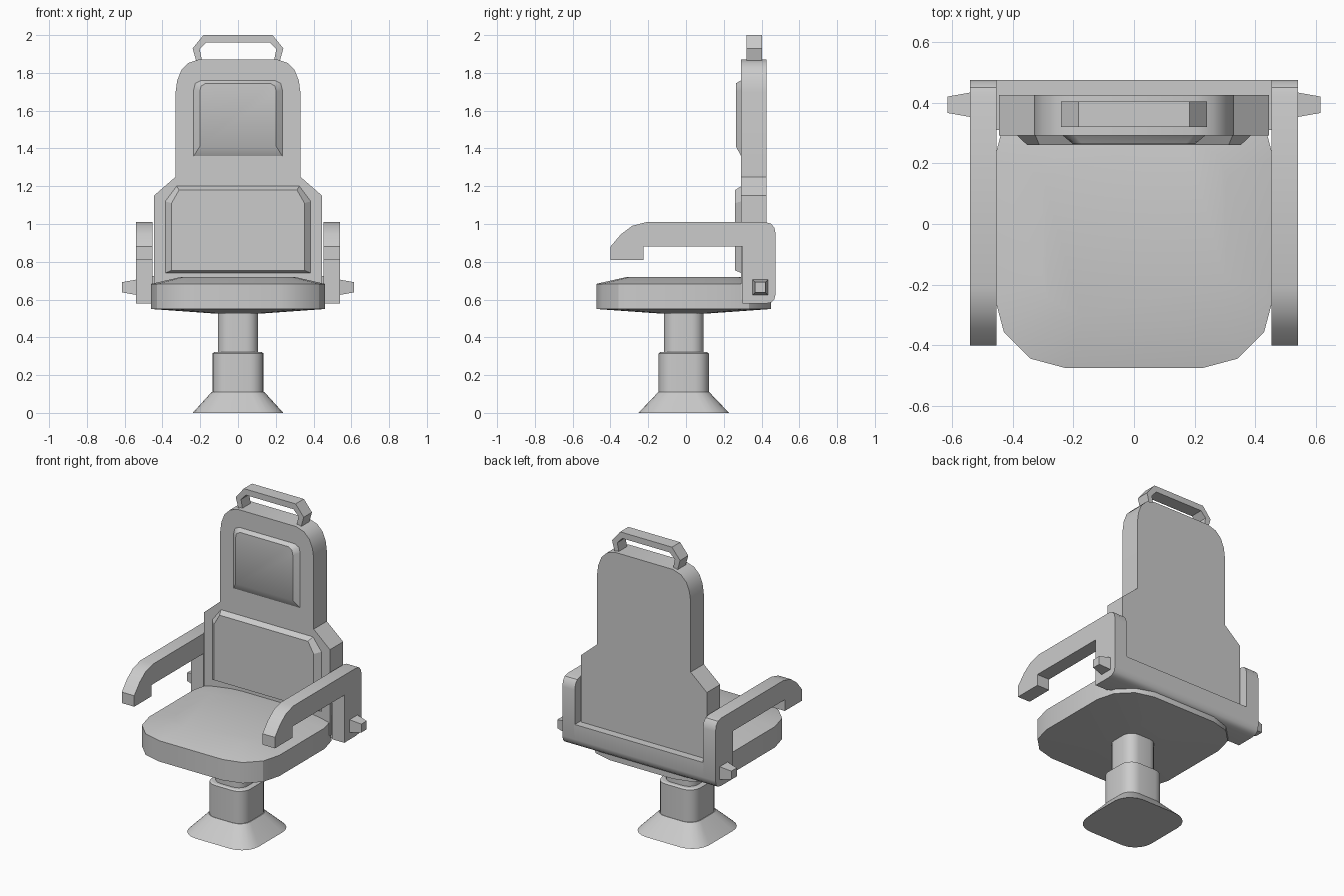
import bpy, bmesh, math
from mathutils import Vector

if "Cube" in bpy.data.objects:
    bpy.data.objects.remove(bpy.data.objects["Cube"])


def loft(name, rings, smooth=30, mirror=False):
    """Bridge equal-length rings of points and cap both ends."""
    bm = bmesh.new()
    vs = [[bm.verts.new(p) for p in r] for r in rings]
    n = len(vs[0])
    for a, b in zip(vs, vs[1:]):
        for i in range(n):
            j = (i + 1) % n
            bm.faces.new((a[i], a[j], b[j], b[i]))
    bm.faces.new(vs[0][::-1])
    bm.faces.new(vs[-1])
    bmesh.ops.recalc_face_normals(bm, faces=bm.faces)
    me = bpy.data.meshes.new(name)
    bm.to_mesh(me)
    bm.free()
    me.shade_smooth()
    me.set_sharp_from_angle(angle=math.radians(smooth))
    ob = bpy.data.objects.new(name, me)
    bpy.context.collection.objects.link(ob)
    if mirror:
        ob.modifiers.new("mirror", 'MIRROR')
    return ob


def rounded(hx, hy, r, z, seg, cy=-0.012):
    """Horizontal rounded rectangle ring."""
    pts = []
    for k, (sx, sy) in enumerate([(1, 1), (-1, 1), (-1, -1), (1, -1)]):
        for i in range(seg + 1):
            a = math.pi / 2 * (k + i / seg)
            pts.append(Vector((sx * (hx - r) + r * math.cos(a),
                               cy + sy * (hy - r) + r * math.sin(a), z)))
    return pts


def sym(half, y):
    """Front-facing ring from the right half of an x-z outline."""
    pts = half + [(-x, z) for x, z in reversed(half)]
    return [(x, y, z) for x, z in pts]


def side(profile, x):
    """Ring from a y-z profile."""
    return [(x, y, z) for y, z in profile]


# pedestal
loft("pedestal_foot", [rounded(.24, .24, .12, 0, 5), rounded(.14, .135, .075, .11, 5)])
loft("lower_column", [rounded(.135, .133, .075, .10, 5), rounded(.135, .133, .075, .315, 5),
                      rounded(.125, .123, .07, .322, 5)])
loft("upper_column", [rounded(.107, .105, .065, .31, 5), rounded(.107, .105, .065, .56, 5)])

# seat cushion with crowned top and shallow dished underside
loft("seat", [rounded(.11, .11, .05, .525, 3), rounded(.46, .463, .235, .55, 3),
              rounded(.46, .463, .235, .683, 3), rounded(.30, .30, .13, .72, 3)])

# backrest shell
back = [(.445, .60), (.445, 1.15), (.33, 1.25), (.33, 1.70), (.322, 1.76),
        (.30, 1.815), (.262, 1.853), (.205, 1.872)]
loft("backrest", [sym(back, .292), sym(back, .425)])

# lumbar pad
loft("lumbar_pad", [sym([(.385, .74), (.385, 1.12), (.325, 1.20)], .30),
                    sym([(.385, .74), (.385, 1.12), (.325, 1.20)], .292),
                    sym([(.352, .755), (.352, 1.11), (.312, 1.18)], .26)], 20)

# head pad, lower edge blends softly
loft("head_pad", [sym([(.235, 1.36), (.235, 1.71), (.226, 1.745), (.195, 1.76)], .292),
                  sym([(.202, 1.41), (.202, 1.70), (.196, 1.73), (.17, 1.745)], .264)], 35)

# carry handle on top of the backrest
outer = [(.218, 1.85), (.24, 1.93), (.183, 2.0)]
inner = [(.188, 1.85), (.203, 1.925), (.168, 1.962)]
arch = outer + [(-x, z) for x, z in outer[::-1]] + [(-x, z) for x, z in inner] + inner[::-1]
loft("top_handle", [[(x, y, z) for x, z in arch] for y in (.32, .403)], 20)

# armrests
arm = [(-.40, .81), (-.40, .88), (-.345, .945), (-.285, .99), (-.21, 1.01), (.42, 1.01),
       (.45, 1.002), (.468, .98), (.475, .945), (.475, .63), (.467, .60), (.45, .584),
       (.42, .578), (.30, .578), (.30, .882), (-.225, .882), (-.225, .81)]
loft("armrest", [side(arm, .453), side(arm, .541)], 35, True)

# rear cross bar joining the armrests
bar = [(.31, .578), (.42, .578), (.45, .584), (.467, .60), (.475, .63), (.475, .725), (.31, .725)]
loft("rear_bar", [side(bar, -.46), side(bar, .46)], 35)


# tapered side knobs
def square(h):
    return [(.393 - h, .665 - h), (.393 + h, .665 - h), (.393 + h, .665 + h), (.393 - h, .665 + h)]


loft("side_knob", [side(square(.04), .53), side(square(.04), .541), side(square(.027), .615)], 5, True)
